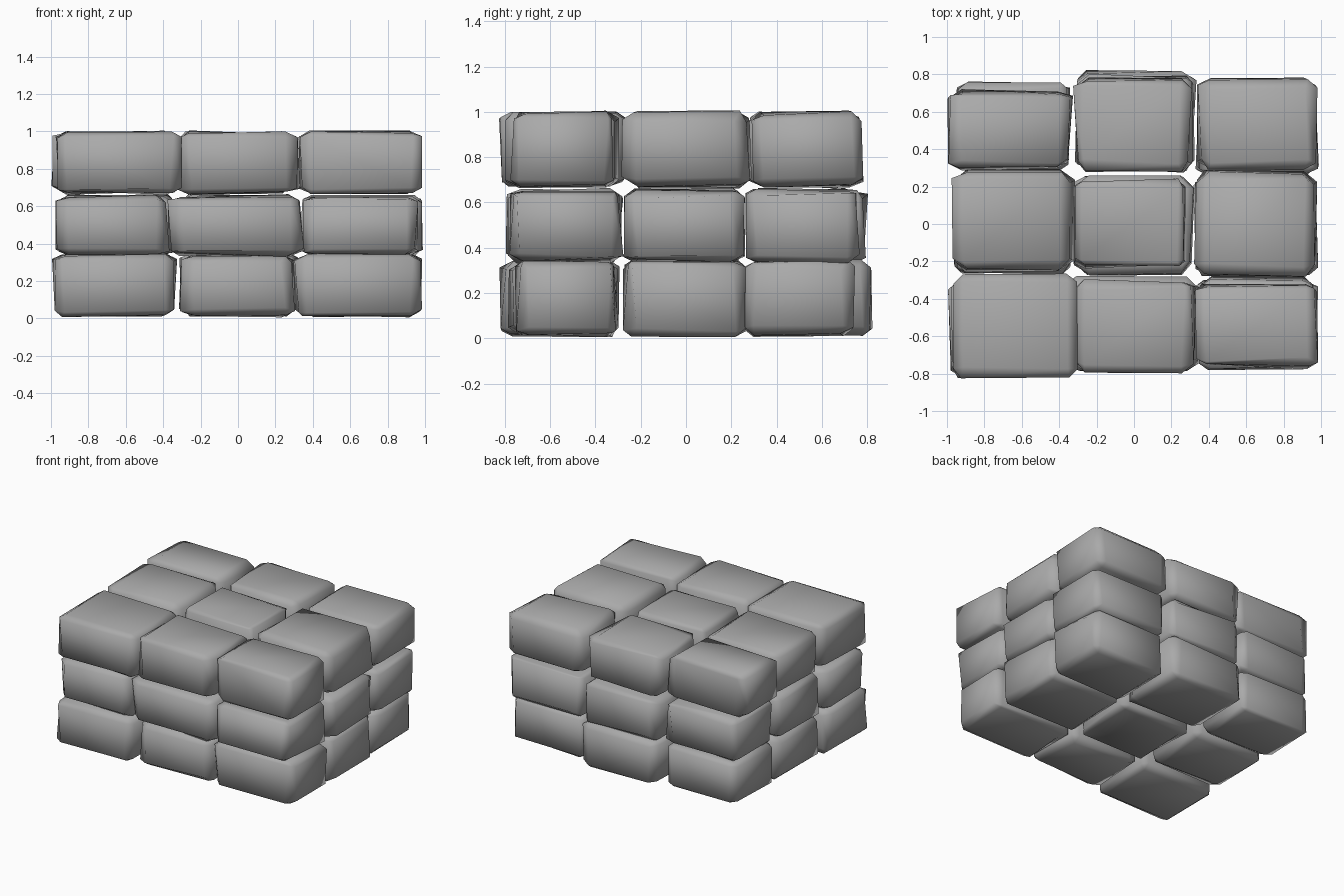
import bpy, bmesh, random

if "Cube" in bpy.data.objects:
    bpy.data.objects.remove(bpy.data.objects["Cube"])

random.seed(7)

# dark grey stone
stone = bpy.data.materials.new("stone_grey")
stone.diffuse_color = (.4, .4, .4, 1)
stone.use_nodes = True
stone.node_tree.nodes["Principled BSDF"].inputs["Base Color"].default_value = stone.diffuse_color

# footprint of every block (x0, x1, y0, y1), rows run front to back
LAYERS = {
    "bottom": (0.017, 0.340, [
        (-.98, -.34, -.81, -.30), (-.30, .30, -.77, -.30), (.31, .97, -.74, -.31),
        (-.95, -.34, -.25, .27), (-.30, .29, -.26, .25), (.33, .97, -.27, .26),
        (-.95, -.35, .29, .76), (-.30, .32, .29, .81), (.34, .97, .26, .74)]),
    "middle": (0.340, 0.655, [
        (-.96, -.38, -.78, -.29), (-.37, .34, -.78, -.29), (.36, .95, -.77, -.29),
        (-.95, -.34, -.26, .25), (-.31, .31, -.26, .25), (.34, .98, -.26, .25),
        (-.95, -.35, .29, .75), (-.30, .32, .29, .79), (.35, .98, .27, .76)]),
    "top": (0.672, 0.995, [
        (-.97, -.31, -.81, -.28), (-.32, .32, -.79, -.30), (.33, .97, -.76, -.32),
        (-.96, -.33, -.25, .29), (-.31, .27, -.23, .23), (.33, .97, -.27, .28),
        (-.99, -.34, .30, .71), (-.31, .30, .29, .77), (.35, .98, .29, .78)]),
}


def stone_block(name, x, y, z):
    """Chamfered box stretched to size, then roughened, smooth shaded."""
    bm = bmesh.new()
    bmesh.ops.create_cube(bm, size=1)
    bmesh.ops.bevel(bm, geom=bm.edges[:], offset=random.uniform(.07, .10),
                    segments=1, affect='EDGES', clamp_overlap=True)
    for v in bm.verts:
        v.co = [r[0] + (r[1] - r[0]) * (c + .5) + random.uniform(-j, j)
                for r, c, j in zip((x, y, z), v.co, (.016, .016, .011))]
    bmesh.ops.recalc_face_normals(bm, faces=bm.faces[:])
    for f in bm.faces:
        f.smooth = True
    mesh = bpy.data.meshes.new(name)
    bm.to_mesh(mesh)
    bm.free()
    mesh.materials.append(stone)
    ob = bpy.data.objects.new(name, mesh)
    bpy.context.collection.objects.link(ob)


# three layers of three by three blocks
for layer, (z0, z1, blocks) in LAYERS.items():
    for i, (x0, x1, y0, y1) in enumerate(blocks):
        row = ("front", "centre", "back")[i // 3]
        col = ("left", "mid", "right")[i % 3]
        stone_block(f"{layer}_{row}_{col}_stone", (x0, x1), (y0, y1), (z0, z1))
